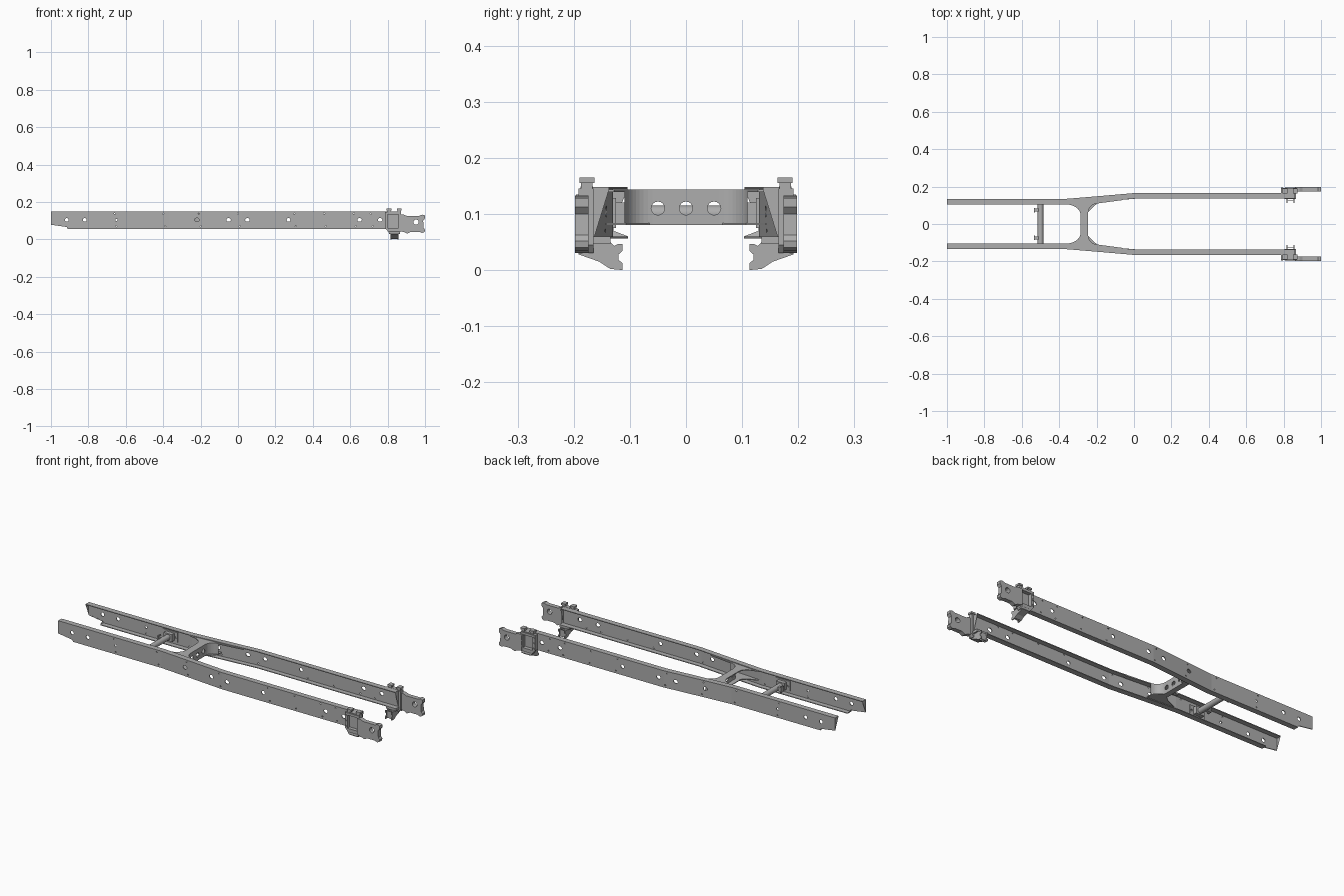
import bpy, bmesh, math
from mathutils import Vector

cube = bpy.data.objects.get("Cube")
if cube:
    bpy.data.objects.remove(cube)

steel = bpy.data.materials.new("grey steel")
steel.use_nodes = True
COLOUR = (0.42, 0.42, 0.42, 1)
steel.diffuse_color = COLOUR
steel.node_tree.nodes["Principled BSDF"].inputs["Base Color"].default_value = COLOUR


def add_prism(bm, outline, axis, lo, hi):
    """Extrude a flat outline along x, y or z; outline holds the other two coordinates in order."""
    def place(p, d):
        c = list(p)
        c.insert("xyz".index(axis), d)
        return bm.verts.new(c)
    a = [place(p, lo) for p in outline]
    b = [place(p, hi) for p in outline]
    bm.faces.new(a)
    bm.faces.new(b[::-1])
    n = len(a)
    for i in range(n):
        bm.faces.new((a[i], b[i], b[(i + 1) % n], a[(i + 1) % n]))


def rect(a0, a1, b0, b1):
    return [(a0, b0), (a1, b0), (a1, b1), (a0, b1)]


def ellipse(cx, cy, rx, ry, n=16):
    return [(cx + rx * math.cos(math.tau * i / n), cy + ry * math.sin(math.tau * i / n)) for i in range(n)]


def arc(cx, cy, rx, ry, start, end, n=10):
    angles = [math.radians(start + (end - start) * i / n) for i in range(n + 1)]
    return [(cx + rx * math.cos(t), cy + ry * math.sin(t)) for t in angles]


def make(name, bm):
    bmesh.ops.recalc_face_normals(bm, faces=bm.faces)
    mesh = bpy.data.meshes.new(name)
    bm.to_mesh(mesh)
    bm.free()
    mesh.materials.append(steel)
    ob = bpy.data.objects.new(name, mesh)
    bpy.context.collection.objects.link(ob)
    return ob


def prisms(name, *parts):
    bm = bmesh.new()
    for part in parts:
        add_prism(bm, *part)
    return make(name, bm)


def finish(ob, cuts=(), mirror=True):
    """Cut the openings, mirror to the other side and bake the result."""
    cutter = None
    if cuts:
        cutter = prisms("cutter", *cuts)
        cutter.hide_render = True
        mod = ob.modifiers.new("openings", 'BOOLEAN')
        mod.operation, mod.solver, mod.object = 'DIFFERENCE', 'EXACT', cutter
    if mirror:
        mod = ob.modifiers.new("other side", 'MIRROR')
        mod.use_axis = (False, True, False)
        mod.use_mirror_merge = False
    graph = bpy.context.evaluated_depsgraph_get()
    baked = bpy.data.meshes.new_from_object(ob.evaluated_get(graph))
    ob.modifiers.clear()
    ob.data = baked
    if cutter:
        bpy.data.objects.remove(cutter)
    return ob


# Side rails: open channels that widen towards the front axle
T, TOP, LOW, FLANGE = 0.004, 0.148, 0.056, 0.03
stations = [(-1, 0.134, 0.078, T), (-0.915, 0.134, 0.066, T), (-0.91, 0.134, LOW, FLANGE),
            (-0.37, 0.134, LOW, FLANGE), (-0.21, 0.147, LOW, FLANGE),
            (0.02, 0.167, LOW, FLANGE), (0.86, 0.167, LOW, FLANGE)]
bm = bmesh.new()
rings = []
for x, o, zb, w in stations:
    w += 0.0005
    profile = [(o, TOP), (o - FLANGE, TOP), (o - FLANGE, TOP - T), (o - T, TOP - T),
               (o - T, zb + T), (o - w, zb + T), (o - w, zb), (o, zb)]
    rings.append([bm.verts.new((x, y, z)) for y, z in profile])
for r, s in zip(rings, rings[1:]):
    for i in range(8):
        j = (i + 1) % 8
        bm.faces.new((r[i], r[j], s[j], s[i]))
bm.faces.new(rings[0])
bm.faces.new(rings[-1])
bmesh.ops.triangulate(bm, faces=[f for f in bm.faces if len(f.verts) > 4])
rails = make("side_rails", bm)
large = [(-0.915, 0.01), (-0.82, 0.01), (-0.65, 0.006), (-0.22, 0.012), (-0.05, 0.012),
         (0.05, 0.012), (0.27, 0.01), (0.65, 0.012), (0.76, 0.012)]
cuts = [(ellipse(x, 0.104, r, min(r, 0.01)), "y", 0.09, 0.2) for x, r in large]
for x in (-0.66, -0.4, -0.21, 0.0, 0.3, 0.46, 0.62, 0.71):
    cuts.append((ellipse(x, 0.137, 0.004, 0.003, 8), "y", 0.09, 0.2))
    cuts.append((ellipse(x + 0.01, 0.07, 0.004, 0.003, 8), "y", 0.09, 0.2))
finish(rails, cuts)

# Main crossmember: curved top plate, pierced web and lower lip
rear_edge = arc(-0.366, 0.05, 0.08, 0.055, 90, 0)
front_edge = arc(-0.195, 0.06, 0.05, 0.05, 180, 90)
half = [(-0.366, 0.122)] + rear_edge
half_front = front_edge + [(-0.06, 0.128), (-0.06, 0.15), (-0.22, 0.138)]
mirrored = lambda pts: [(x, -y) for x, y in reversed(pts)]
outline = half + mirrored(half) + mirrored(half_front) + half_front
finish(prisms("crossmember_top", (outline, "z", 0.139, 0.1435)), mirror=False)

path = mirrored(front_edge) + front_edge
inner = [(x - 0.004, y) for x, y in path]
web = prisms("crossmember_web", (path + inner[::-1], "z", 0.08, 0.14))
finish(web, [(ellipse(y, 0.11, 0.012, 0.012), "x", -0.3, -0.2) for y in (-0.05, 0, 0.05)], mirror=False)
lip = rect(-0.275, -0.246, -0.075, 0.075)
finish(prisms("crossmember_lip", (lip, "z", 0.08, 0.084)), mirror=False)
gusset = [(-0.2, 0.107), (-0.2, 0.143), (-0.3, 0.136), (-0.36, 0.13), (-0.3, 0.105), (-0.25, 0.06)]
finish(prisms("crossmember_lower_gusset", (gusset, "z", 0.08, 0.084)))

# Round rear cross tube with end plates and lugs
tube = prisms("rear_cross_tube", (ellipse(-0.5, 0.1, 0.015, 0.015, 24), "y", -0.108, 0.108))
finish(tube, mirror=False)
for f in tube.data.polygons:
    f.use_smooth = len(f.vertices) == 4
end_plate = prisms("tube_end_plates", (rect(-0.545, -0.455, 0.075, 0.128), "y", 0.125, 0.13),
                   (rect(-0.525, -0.475, 0.08, 0.12), "y", 0.104, 0.126))
finish(end_plate, [(ellipse(x, 0.1, 0.006, 0.006, 10), "y", 0.1, 0.14) for x in (-0.535, -0.465)])
finish(prisms("tube_lugs", (rect(-0.53, -0.51, 0.09, 0.11), "y", 0.066, 0.082),
              (rect(-0.535, -0.528, 0.085, 0.115), "y", 0.062, 0.086)))

# Spring-mount brackets: recessed frame on the outside of each rail
frame_shape = [(0.795, 0.05), (0.81, 0.03), (0.86, 0.03), (0.872, 0.045), (0.872, 0.145), (0.785, 0.145), (0.785, 0.06)]
frame = prisms("mount_bracket", (frame_shape, "y", 0.165, 0.192))
finish(frame, [(rect(0.8, 0.858, 0.06, 0.132), "y", 0.172, 0.21)])
towers = []
for x in (0.798, 0.853):
    towers += [(rect(x, x + 0.018, 0.14, 0.156), "y", 0.167, 0.187),
               (rect(x - 0.003, x + 0.022, 0.155, 0.165), "y", 0.163, 0.19)]
towers.append((rect(0.8, 0.868, 0.143, 0.149), "y", 0.166, 0.188))
finish(prisms("mount_towers", *towers))
bolts = [(ellipse(x, z, 0.005, 0.005, 6), "y", 0.19, 0.196)
         for x in (0.792, 0.865) for z in (0.07, 0.1, 0.13)]
finish(prisms("mount_bolts", *bolts))

# Lower arms reaching inwards from the brackets
arm_side = [(0.192, 0.028), (0.192, 0.05), (0.135, 0.05), (0.128, 0.043), (0.122, 0.046), (0.113, 0.046),
            (0.113, 0.034), (0.12, 0.028), (0.12, 0.018), (0.113, 0.012), (0.113, 0.0), (0.135, 0.002), (0.155, 0.015)]
floor = [(0.192, 0.028), (0.155, 0.015), (0.135, 0.002), (0.135, 0.006), (0.155, 0.019), (0.192, 0.032)]
finish(prisms("lower_arm", (arm_side, "x", 0.815, 0.82), (arm_side, "x", 0.852, 0.857),
              (floor, "x", 0.818, 0.855),
              (rect(0.122, 0.126, 0.004, 0.042), "x", 0.818, 0.855),
              (rect(0.135, 0.17, 0.046, 0.06), "x", 0.805, 0.865)))
pin = prisms("lower_arm_pin", (ellipse(0.188, 0.036, 0.006, 0.008, 12), "x", 0.808, 0.865))
finish(pin)

# Front horns: scalloped plates with an inward rim and a round opening
horn_shape = [(0.862, 0.045), (0.89, 0.038), (0.905, 0.03), (0.925, 0.04), (0.97, 0.04), (0.985, 0.034),
              (0.998, 0.04), (1.0, 0.052), (0.992, 0.062), (0.99, 0.1), (1.0, 0.112), (1.0, 0.128),
              (0.985, 0.132), (0.97, 0.126), (0.9, 0.126), (0.885, 0.133), (0.862, 0.133)]
horn = prisms("front_horn", (horn_shape, "y", 0.174, 0.198))
finish(horn, [(rect(0.885, 0.981, 0.048, 0.118), "y", 0.15, 0.192),
              (ellipse(0.952, 0.092, 0.014, 0.014, 20), "y", 0.15, 0.22)])
rib = [(0.884, 0.048), (0.892, 0.046), (0.93, 0.112), (0.928, 0.12), (0.922, 0.12)]
finish(prisms("horn_rib", (rib, "y", 0.178, 0.193)))
